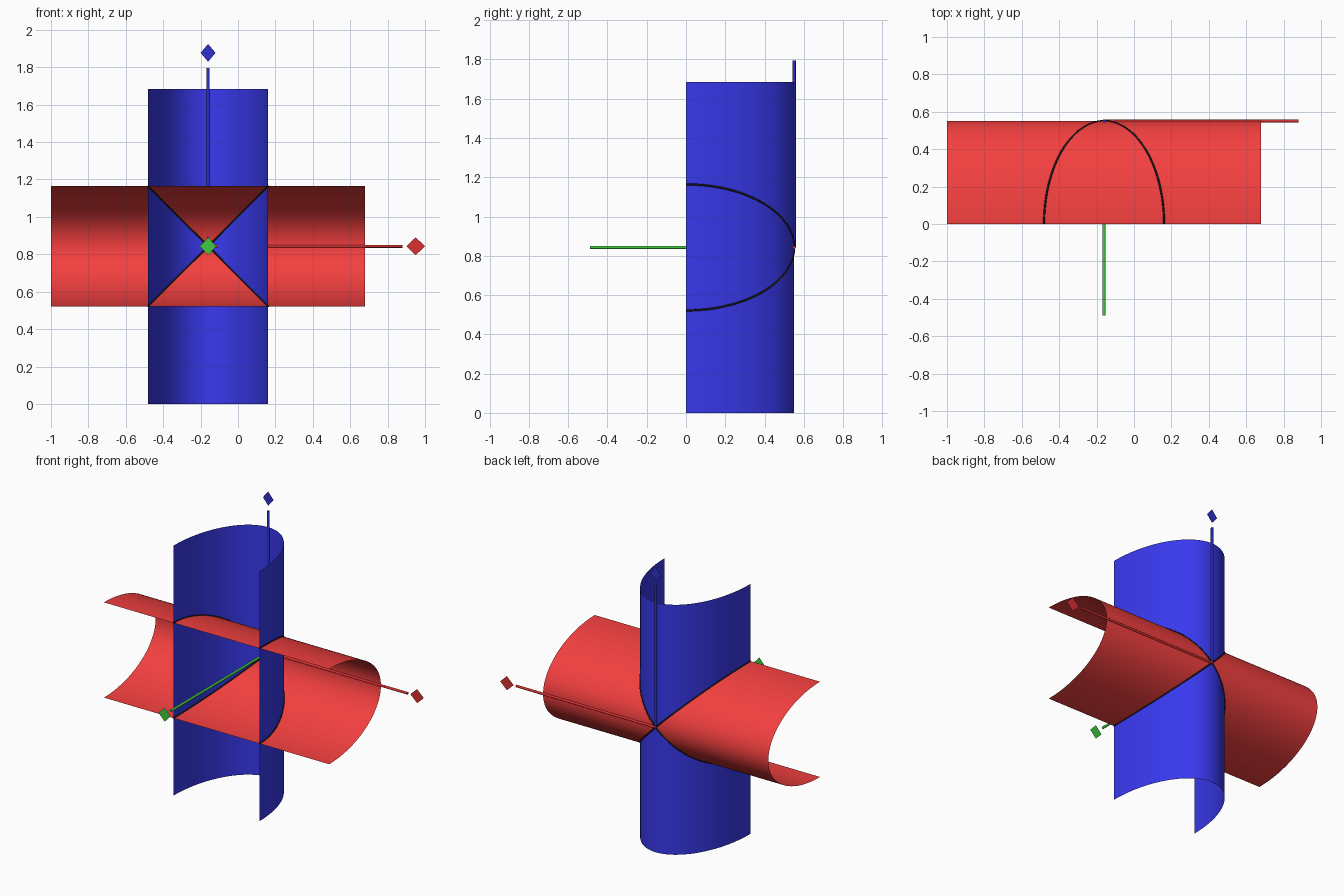
import bpy, bmesh, math
from mathutils import Vector

if "Cube" in bpy.data.objects:
    bpy.data.objects.remove(bpy.data.objects["Cube"])

CX, CZ = -0.16, 0.843      # crossing point of the two half cylinders
APEX, HALF = 0.551, 0.321  # depth and half width of the elliptic section
SEG = 64


def material(name, rgb):
    m = bpy.data.materials.new(name)
    m.diffuse_color = (*rgb, 1)
    m.use_nodes = True
    m.node_tree.nodes["Principled BSDF"].inputs["Base Color"].default_value = m.diffuse_color
    return m


RED = material("red", (0.9, 0.05, 0.05))
BLUE = material("blue", (0.04, 0.04, 0.85))
GREEN = material("green", (0.05, 0.6, 0.05))
DARK_RED = material("dark_red", (0.7, 0.03, 0.03))
DARK_BLUE = material("dark_blue", (0.03, 0.03, 0.6))
BLACK = material("black", (0.01, 0.01, 0.01))

# Half-ellipse section as (sideways offset, y)
section = [(HALF * math.cos(math.pi * i / SEG), APEX * math.sin(math.pi * i / SEG))
           for i in range(SEG + 1)]


def finish(name, bm, mat, smooth=True):
    me = bpy.data.meshes.new(name)
    bm.to_mesh(me)
    bm.free()
    for p in me.polygons:
        p.use_smooth = smooth
    me.materials.append(mat)
    ob = bpy.data.objects.new(name, me)
    bpy.context.collection.objects.link(ob)
    return ob


def sheet(name, place, start, end, mat, flip):
    """Open half cylinder: the section swept from start to end."""
    bm = bmesh.new()
    rows = [[bm.verts.new(place(o, y, t)) for o, y in section] for t in (start, end)]
    for i in range(SEG):
        bm.faces.new((rows[0][i], rows[0][i + 1], rows[1][i + 1], rows[1][i]))
    if flip:
        bmesh.ops.reverse_faces(bm, faces=bm.faces)
    finish(name, bm, mat)


# Upright and lying half cylinders
sheet("upright_half_cylinder", lambda o, y, t: (CX + o, y, t), 0, 1.685, BLUE, False)
sheet("lying_half_cylinder", lambda o, y, t: (t, y, CZ + o), -1, 0.68, RED, True)

# Intersection curves: two half ellipses in the diagonal planes
for name, sign in (("rising_intersection_curve", 1), ("falling_intersection_curve", -1)):
    cu = bpy.data.curves.new(name, 'CURVE')
    cu.dimensions = '3D'
    cu.bevel_depth = 0.005
    cu.bevel_resolution = 2
    cu.use_fill_caps = True
    sp = cu.splines.new('POLY')
    sp.points.add(SEG)
    for p, (o, y) in zip(sp.points, section):
        p.co = (CX + o, y, CZ + sign * o, 1)
    cu.materials.append(BLACK)
    bpy.context.collection.objects.link(bpy.data.objects.new(name, cu))


def rod(name, tip, mat):
    """Axis rod from the crossing apex to its tip."""
    start, tip = Vector((CX, APEX, CZ)), Vector(tip)
    bm = bmesh.new()
    bmesh.ops.create_cone(bm, cap_ends=True, segments=16, radius1=0.008,
                          radius2=0.008, depth=(tip - start).length)
    ob = finish(name, bm, mat, False)
    ob.location = (start + tip) / 2
    ob.rotation_euler = (tip - start).to_track_quat('Z', 'Y').to_euler()
    bpy.context.view_layer.objects.active = ob
    ob.select_set(True)
    bpy.ops.object.shade_smooth_by_angle()
    ob.select_set(False)


def marker(name, centre, w, h, mat):
    """Small plain diamond plate marking the end of an axis."""
    bm = bmesh.new()
    x, y, z = centre
    bm.faces.new([bm.verts.new((x + a * w / 2, y, z + b * h / 2))
                  for a, b in ((-1, 0), (0, -1), (1, 0), (0, 1))])
    finish(name, bm, mat, False)


# Axes with end markers
rod("sideways_axis", (0.88, APEX, CZ), DARK_RED)
rod("depth_axis", (CX, -0.488, CZ), GREEN)
rod("vertical_axis", (CX, APEX, 1.795), DARK_BLUE)
marker("sideways_axis_marker", (0.95, APEX, CZ), 0.1, 0.095, DARK_RED)
marker("depth_axis_marker", (CX, -0.553, CZ), 0.09, 0.095, GREEN)
marker("vertical_axis_marker", (CX, APEX, 1.877), 0.08, 0.095, DARK_BLUE)
